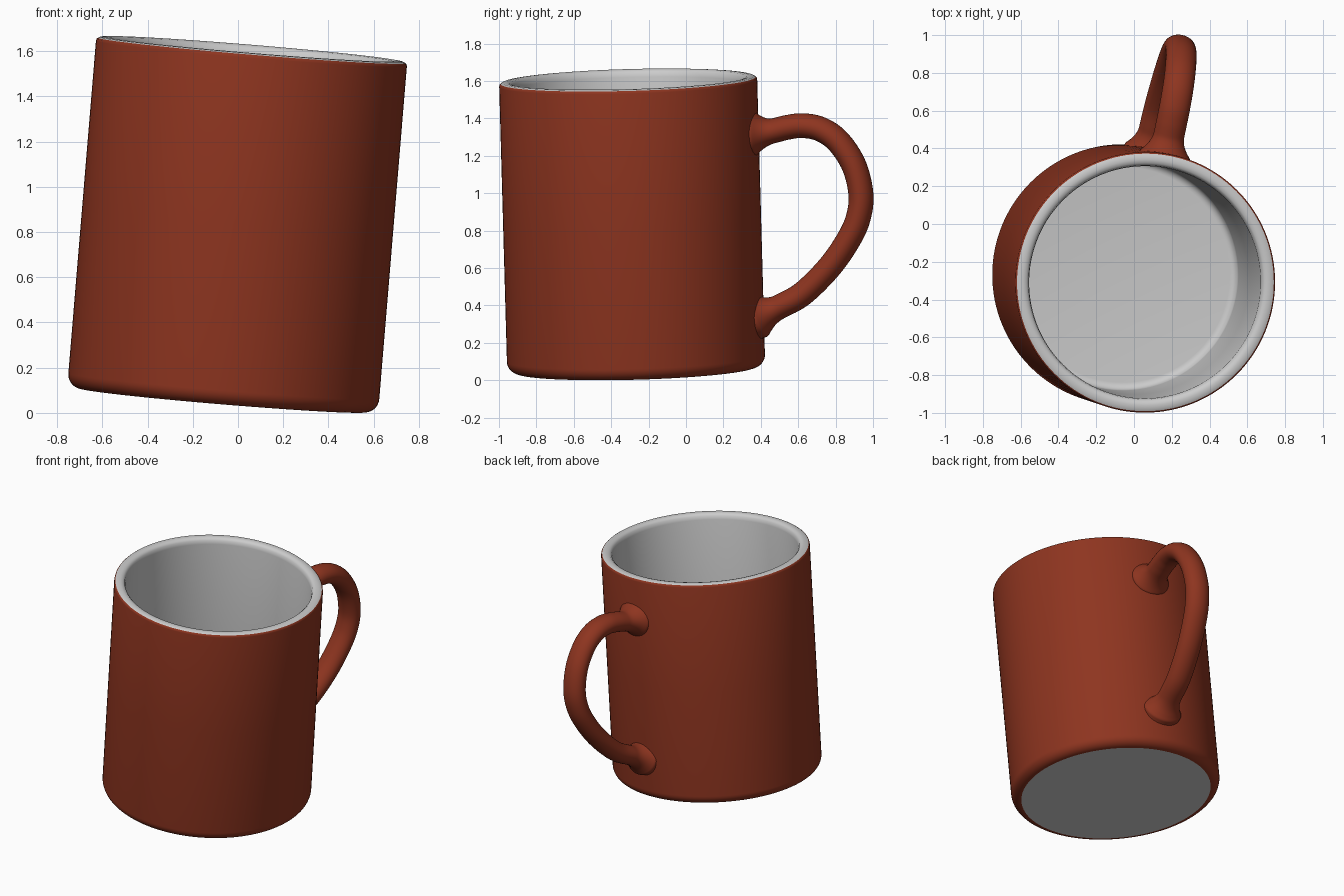
import bpy, bmesh
from math import sin, cos, pi, radians
from mathutils import Vector, Matrix

if "Cube" in bpy.data.objects:
    bpy.data.objects.remove(bpy.data.objects["Cube"])

# Tilted frame shared by all parts: the mug leans slightly to +x and -y
AXIS = Vector((0.083, -0.028, 1.0)).normalized()
FRAME = (Matrix.Translation((-0.068, -0.266, 0.055)) @
         Vector((0, 0, 1)).rotation_difference(AXIS).to_matrix().to_4x4())

red = bpy.data.materials.new("red_glaze")
red.diffuse_color = (0.27, 0.035, 0.014, 1)
red.use_nodes = True
red.node_tree.nodes["Principled BSDF"].inputs["Base Color"].default_value = red.diffuse_color


def finish(name, bm, mat=None, flip=False):
    if flip:
        bmesh.ops.reverse_faces(bm, faces=bm.faces[:])
    mesh = bpy.data.meshes.new(name)
    bm.to_mesh(mesh)
    bm.free()
    obj = bpy.data.objects.new(name, mesh)
    bpy.context.collection.objects.link(obj)
    mesh.transform(FRAME)
    if mat:
        mesh.materials.append(mat)
    bpy.ops.object.select_all(action='DESELECT')
    obj.select_set(True)
    bpy.context.view_layer.objects.active = obj
    bpy.ops.object.shade_smooth_by_angle(angle=radians(40))
    return obj


def skin(rings, cap_start=False, cap_end=False):
    """Join equal-sized closed rings of points with quads."""
    bm = bmesh.new()
    loops = [[bm.verts.new(p) for p in ring] for ring in rings]
    n = len(loops[0])
    for a, b in zip(loops, loops[1:]):
        for i in range(n):
            j = (i + 1) % n
            bm.faces.new((a[i], a[j], b[j], b[i]))
    if cap_start:
        bm.faces.new(loops[0][::-1])
    if cap_end:
        bm.faces.new(loops[-1])
    return bm


def lathe(profile, **caps):
    n = 128
    return skin([[(r * cos(2 * pi * i / n), r * sin(2 * pi * i / n), h)
                  for i in range(n)] for r, h in profile], **caps)


# Outer wall with rounded foot
foot = [(0.627 + 0.063 * sin(t * pi / 16), 0.063 * (1 - cos(t * pi / 16)))
        for t in range(9)]
finish("outer_wall", lathe(foot + [(0.69, 0.8), (0.69, 1.54), (0.688, 1.549),
                                   (0.682, 1.554)]), red)

# Flat underside
base = bmesh.new()
bmesh.ops.create_circle(base, cap_ends=True, radius=0.627, segments=128)
base.normal_update()
finish("underside", base, flip=next(iter(base.faces)).normal.z > 0)

# Rounded rim, inner wall and floor
floor_fillet = [(0.57 + 0.042 * cos(t * pi / 12), 0.132 - 0.042 * sin(t * pi / 12))
                for t in range(7)]
finish("inner_lining", lathe([(0.682, 1.554), (0.672, 1.559), (0.65, 1.561),
                              (0.632, 1.557), (0.62, 1.545), (0.615, 1.52),
                              (0.614, 0.8)] + floor_fillet, cap_end=True), None)

# Handle: centre line as (distance from axis, height), swept with an oval section
path = [(0.655, 1.262), (0.767, 1.272), (0.86, 1.292), (0.945, 1.300),
        (1.042, 1.279), (1.135, 1.212), (1.215, 1.085), (1.249, 0.935),
        (1.235, 0.815), (1.184, 0.700), (1.073, 0.546), (0.922, 0.402),
        (0.80, 0.335), (0.71, 0.297), (0.645, 0.273)]
pts = [Vector(p) for p in path]
pts = [2 * pts[0] - pts[1]] + pts + [2 * pts[-1] - pts[-2]]
line = []
for p0, p1, p2, p3 in zip(pts, pts[1:], pts[2:], pts[3:]):
    for k in range(10):
        t = k / 10
        line.append(0.5 * (2 * p1 + (p2 - p0) * t + (2 * p0 - 5 * p1 + 4 * p2 - p3) * t**2
                           + (3 * p1 - p0 - 3 * p2 + p3) * t**3))
line.append(pts[-2])

turn = radians(10.8)
out, side = Vector((sin(turn), cos(turn), 0)), Vector((cos(turn), -sin(turn), 0))
up = Vector((0, 0, 1))
rings = []
for i, p in enumerate(line):
    d = (line[min(i + 1, len(line) - 1)] - line[max(i - 1, 0)]).normalized()
    flare = 0.055 * max(0, min(1, (0.79 - p.x) / 0.11)) ** 2   # blend into the wall
    normal = out * -d.y + up * d.x
    centre = out * p.x + up * p.y
    rings.append([centre + side * (0.082 + flare) * cos(a) + normal * (0.066 + flare) * sin(a)
                  for a in (2 * pi * k / 32 for k in range(32))])
handle = skin(rings, cap_start=True, cap_end=True)
bmesh.ops.recalc_face_normals(handle, faces=handle.faces[:])
finish("handle", handle, red)
